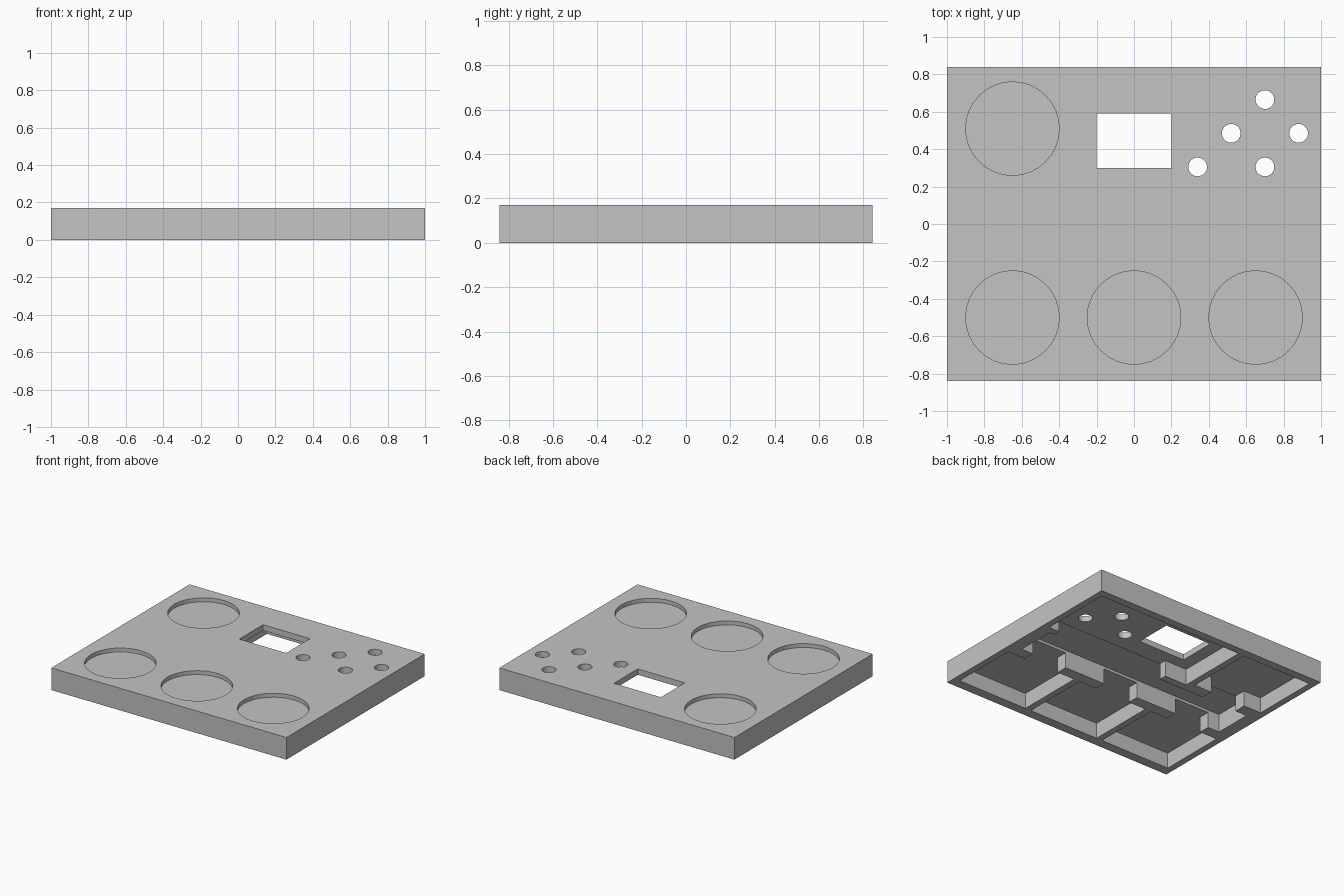
import bpy

cube = bpy.data.objects.get("Cube")
if cube:
    bpy.data.objects.remove(cube, do_unlink=True)

H = 0.17           # panel height
POCKET_TOP = 0.12  # ceiling of the square pockets
BAY_TOP = 0.125    # ceiling of the control bay
CHANNEL_TOP = 0.14  # ceiling of the wiring channel

grey = bpy.data.materials.new("plain grey")
grey.use_nodes = True
grey.diffuse_color = (0.55, 0.55, 0.55, 1)
grey.node_tree.nodes["Principled BSDF"].inputs["Base Color"].default_value = (0.55, 0.55, 0.55, 1)


def box(name, x0, x1, y0, y1, z0, z1):
    bpy.ops.mesh.primitive_cube_add(size=1, location=((x0 + x1) / 2, (y0 + y1) / 2, (z0 + z1) / 2))
    ob = bpy.context.object
    ob.name = name
    ob.scale = (x1 - x0, y1 - y0, z1 - z0)
    bpy.ops.object.transform_apply(location=True, rotation=False, scale=True)
    ob.data.materials.append(grey)
    return ob


def cylinder(name, x, y, r, z0, z1, sides=32):
    bpy.ops.mesh.primitive_cylinder_add(vertices=sides, radius=r, depth=z1 - z0,
                                        location=(x, y, (z0 + z1) / 2))
    ob = bpy.context.object
    ob.name = name
    ob.data.materials.append(grey)
    return ob


def cut(target, cutter):
    cutter.hide_render = True
    mod = target.modifiers.new("cut", 'BOOLEAN')
    mod.operation = 'DIFFERENCE'
    mod.solver = 'EXACT'
    mod.object = cutter
    bpy.context.view_layer.objects.active = target
    bpy.ops.object.modifier_apply(modifier=mod.name)
    bpy.data.objects.remove(cutter, do_unlink=True)


def hollow(x0, x1, y0, y1, top):
    cut(panel, box("pocket_cutter", x0, x1, y0, y1, -0.1, top))


panel = box("control_panel_shell", -1, 1, -0.84, 0.84, 0, H)

# Wiring channel across the middle of the underside
hollow(-0.9, 0.9, -0.147, 0.15, CHANNEL_TOP)

# Square pocket, wire notch and round top recess for each pad
for x, y in ((-0.65, -0.5), (0, -0.5), (0.65, -0.5), (-0.65, 0.51)):
    side = 1 if y > 0 else -1
    hollow(x - 0.3, x + 0.3, y - 0.265, y + 0.265, POCKET_TOP)
    ends = sorted((side * 0.14, side * 0.3))
    hollow(x - 0.15, x + 0.15, *ends, POCKET_TOP)
    cut(panel, cylinder("recess_cutter", x, y, 0.25, H - 0.03, H + 0.1))

# Control bay with a wide opening to the channel
hollow(-0.3, 0.95, 0.21, 0.78, BAY_TOP)
hollow(-0.11, 0.86, 0.14, 0.3, BAY_TOP)

# Display window and button holes
cut(panel, box("window_cutter", -0.2, 0.2, 0.3, 0.59, 0.05, H + 0.1))
for x, y in ((0.7, 0.665), (0.52, 0.485), (0.88, 0.485), (0.34, 0.305), (0.7, 0.305)):
    cut(panel, cylinder("button_cutter", x, y, 0.05, 0.05, H + 0.1))
